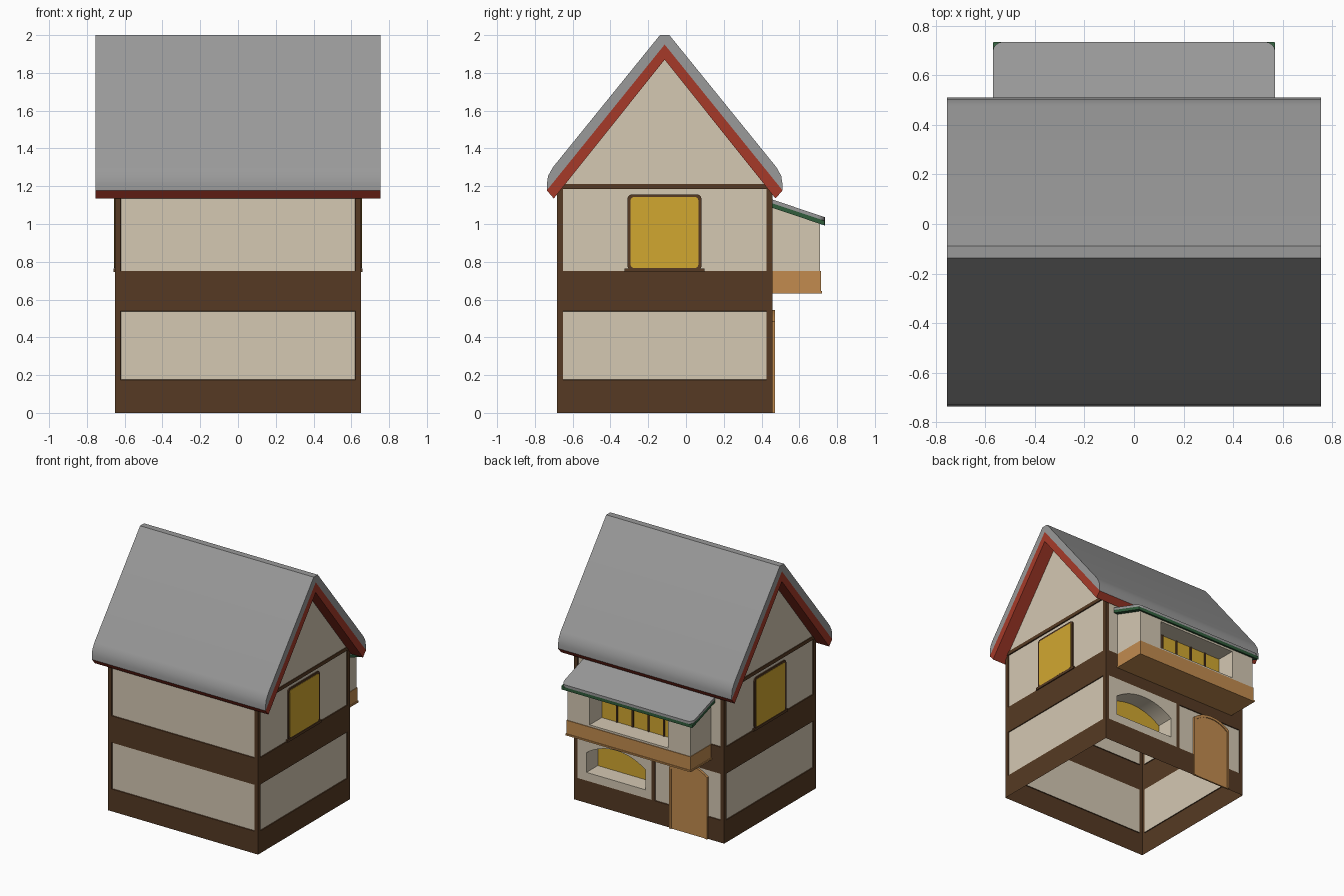
import bpy, bmesh, math
from mathutils import Vector

if "Cube" in bpy.data.objects:
    bpy.data.objects.remove(bpy.data.objects["Cube"])

COLORS = {
    "cream_plaster": (0.66, 0.58, 0.45), "dark_timber": (0.092, 0.042, 0.017),
    "slate_grey": (0.32, 0.32, 0.32), "red_trim": (0.38, 0.042, 0.022),
    "amber_glass": (0.64, 0.39, 0.03), "tan_wood": (0.54, 0.26, 0.078),
    "green_trim": (0.03, 0.11, 0.045),
}
MATS = {}
for n, c in COLORS.items():
    MATS[n] = bpy.data.materials.new(n)
    MATS[n].diffuse_color = (*c, 1)


def finish(name, bm, mats, angle=40):
    me = bpy.data.meshes.new(name)
    bm.to_mesh(me)
    bm.free()
    for m in mats:
        me.materials.append(MATS[m])
    for p in me.polygons:
        p.use_smooth = True
    me.set_sharp_from_angle(angle=math.radians(angle))
    ob = bpy.data.objects.new(name, me)
    bpy.context.collection.objects.link(ob)
    return ob


def prism(name, pts, axis, a, b, mat, shear=None):
    """Extrude a 2D outline along an axis from a to b; shear moves z by y."""
    def to3(p, t):
        v = {"x": (t, p[0], p[1]), "y": (p[0], t, p[1]), "z": (p[0], p[1], t)}[axis]
        return (v[0], v[1], v[2] + shear(v[1])) if shear else v
    bm = bmesh.new()
    A = [bm.verts.new(to3(p, a)) for p in pts]
    B = [bm.verts.new(to3(p, b)) for p in pts]
    bm.faces.new(A)
    bm.faces.new(B)
    n = len(pts)
    for i in range(n):
        bm.faces.new((A[i], A[(i + 1) % n], B[(i + 1) % n], B[i]))
    bmesh.ops.recalc_face_normals(bm, faces=bm.faces)
    return finish(name, bm, [mat])


def rect(u0, u1, v0, v1):
    return [(u0, v0), (u1, v0), (u1, v1), (u0, v1)]


def box(name, x0, x1, y0, y1, z0, z1, mat):
    return prism(name, rect(x0, x1, y0, y1), "z", z0, z1, mat)


def rounded(u0, u1, v0, v1, r, corners=(0, 1, 2, 3), k=4):
    """Rectangle outline with chosen corners rounded, counter-clockwise."""
    pts = []
    for i, (u, v) in enumerate(rect(u0, u1, v0, v1)):
        if i not in corners:
            pts.append((u, v))
            continue
        cu, cv = (u0 + r if u == u0 else u1 - r), (v0 + r if v == v0 else v1 - r)
        for j in range(k + 1):
            t = math.pi + (i + j / k) * math.pi / 2
            pts.append((cu + r * math.cos(t), cv + r * math.sin(t)))
    return pts


def arched(x0, x1, z0, z1, rise, k=12):
    """Rectangle with a shallow segmental arch on top."""
    c, h = (x0 + x1) / 2, (x1 - x0) / 2
    R = (h * h + rise * rise) / (2 * rise)
    a = math.asin(h / R)
    top = [(c + R * math.sin(a - 2 * a * i / k), z1 + rise - R + R * math.cos(a - 2 * a * i / k))
           for i in range(k + 1)]
    return [(x0, z0), (x1, z0)] + top


def face(bm, verts, direction, mat=0):
    f = bm.faces.new(verts)
    f.material_index = mat
    f.normal_update()
    if f.normal.dot(direction) < 0:
        f.normal_flip()
    return f


def recessed(name, outer, hole, y, depth):
    """Plaster panel facing +y with a deep window opening and glass at the back."""
    bm = bmesh.new()
    O = [bm.verts.new((x, y, z)) for x, z in outer]
    H = [bm.verts.new((x, y, z)) for x, z in hole]
    D = [bm.verts.new((x, y - depth, z)) for x, z in hole]
    edges = [bm.edges.new((L[i - 1], L[i])) for L in (O, H) for i in range(len(L))]
    bmesh.ops.triangle_fill(bm, edges=edges, use_beauty=True, normal=(0, 1, 0))
    for f in bm.faces:
        f.normal_update()
        if f.normal.y < 0:
            f.normal_flip()
    mid = sum((v.co for v in H), Vector()) / len(H)
    for i in range(len(H)):
        face(bm, (H[i - 1], H[i], D[i], D[i - 1]), mid - H[i].co - (H[i - 1].co - H[i].co) / 2)
    face(bm, D, Vector((0, 1, 0)), 1)
    return finish(name, bm, ["cream_plaster", "amber_glass"], 30)


# Main walls: open shell, plaster cells between timber posts and bands
W, YF, YB, YM, TOP, P = 0.652, -0.682, 0.457, -0.113, 1.19, 0.03
ZS = [0, 0.175, 0.54, 0.75, TOP]
bm = bmesh.new()


def wall(us, place, direction, skip=()):
    for i in range(len(us) - 1):
        for j in range(4):
            if (i, j) in skip:
                continue
            vs = [bm.verts.new(place(u, z)) for u, z in rect(us[i], us[i + 1], ZS[j], ZS[j + 1])]
            face(bm, vs, Vector(direction), 1 if j in (0, 2) or i % 2 == 0 else 0)


ends = [-W, -W + P, W - P, W]
wall(ends, lambda u, z: (u, YF, z), (0, -1, 0))
wall([-W, -W + P, -0.05, -0.02, W - P, W], lambda u, z: (u, YB, z), (0, 1, 0), skip=[(3, 1)])
for s in (-1, 1):
    wall([YF, YF + P, YB - P, YB], lambda u, z: (s * W, u, z), (s, 0, 0))
    gable = [bm.verts.new((s * W, y, z)) for y, z in ((YF, TOP), (YB, TOP), (YM, 1.9))]
    face(bm, gable, Vector((s, 0, 0)))
plaster = [f for f in bm.faces if f.material_index == 0 and len(f.verts) == 4]
rim = bmesh.ops.inset_individual(bm, faces=plaster, thickness=0.003, depth=-0.006)
for f in rim["faces"]:
    f.material_index = 1
for f in plaster:
    f.material_index = 0
bmesh.ops.remove_doubles(bm, verts=bm.verts, dist=0.0005)
finish("walls", bm, ["cream_plaster", "dark_timber"], 20)

# Ground floor arched window
recessed("shop_window", rect(-0.02, W - P, 0.175, 0.54), arched(0.03, 0.545, 0.24, 0.395, 0.085), YB, 0.14)

# Main roof: slate covering over a red board layer, mirrored about the ridge
def mirror(half):
    return half + [(2 * YM - y, z) for y, z in reversed(half)]

slate = mirror([(-0.737, 1.178), (-0.737, 1.21), (-0.73, 1.255), (-0.705, 1.30), (-0.138, 2.0)])
prism("roof_slate", slate + [(YM, 1.95)], "x", -0.755, 0.755, "slate_grey")
boards = [(-0.70, 1.135), (-0.737, 1.178), (YM, 1.95), (0.511, 1.178), (0.474, 1.135), (YM, 1.87)]
prism("roof_boards", boards, "x", -0.755, 0.755, "red_trim")

# Gable beams and side windows
for s, side in ((-1, "left"), (1, "right")):
    def plate(name, pts, a, b, mat):
        prism(side + name, pts, "x", s * a, s * b, mat)
    plate("_gable_beam", rect(YF + 0.01, YB - 0.01, 1.185, 1.213), W - 0.005, W + 0.005, "dark_timber")
    plate("_window_frame", rounded(-0.31, 0.082, 0.755, 1.157, 0.025), W - 0.006, W + 0.003, "dark_timber")
    plate("_window_glass", rounded(-0.293, 0.065, 0.768, 1.142, 0.015), W - 0.003, W + 0.005, "amber_glass")
    plate("_window_sill", rect(-0.325, 0.098, 0.745, 0.765), W - 0.006, W + 0.008, "dark_timber")

# Door with raised arched surround
prism("door", arched(-0.495, -0.2, 0, 0.47, 0.055), "y", YB - 0.005, YB + 0.007, "tan_wood")
outer, inner = arched(-0.512, -0.183, 0, 0.485, 0.06), arched(-0.495, -0.2, 0, 0.47, 0.055)
prism("door_surround", outer[1:] + outer[:1] + inner[:1] + inner[:1:-1] + inner[1:2],
      "y", YB - 0.005, YB + 0.013, "tan_wood")

# Upper bay: wooden base, plaster front with ribbon window, plaster cheeks
BX, BY = 0.535, 0.71
box("bay_base", -BX - 0.004, BX + 0.004, YB - 0.01, BY + 0.005, 0.637, 0.75, "tan_wood")
box("bay_base_lip", -BX - 0.01, BX + 0.01, YB - 0.01, BY + 0.011, 0.633, 0.645, "tan_wood")
recessed("bay_front", rect(-BX, BX, 0.75, 1.02), rect(-0.34, 0.34, 0.765, 0.985), BY, 0.15)
for s, side in ((-1, "left"), (1, "right")):
    cheek = [(YB - 0.005, 0.75), (BY, 0.75), (BY, 1.015), (YB - 0.005, 1.105)]
    prism("bay_cheek_" + side, cheek, "x", s * (BX - 0.01), s * BX, "cream_plaster")
for i in range(4):
    x = (i - 1.5) * 0.136
    box("bay_mullion_%d" % (i + 1), x - 0.007, x + 0.007, 0.555, 0.568, 0.765, 0.985, "dark_timber")

# Bay roof: sloping slate with rounded outer corners on a square green board
slope = lambda y: -0.335 * (y - 0.455)
prism("bay_roof_slate", rounded(-0.57, 0.57, 0.44, 0.735, 0.04, (2, 3)), "z", 1.11, 1.13, "slate_grey", slope)
prism("bay_roof_board", rounded(-0.57, 0.57, 0.44, 0.735, 0.006, (2, 3)), "z", 1.086, 1.11, "green_trim", slope)

for m in bpy.data.materials:
    if m.users and not m.is_grease_pencil:
        m.use_nodes = True
        m.node_tree.nodes["Principled BSDF"].inputs["Base Color"].default_value = m.diffuse_color
